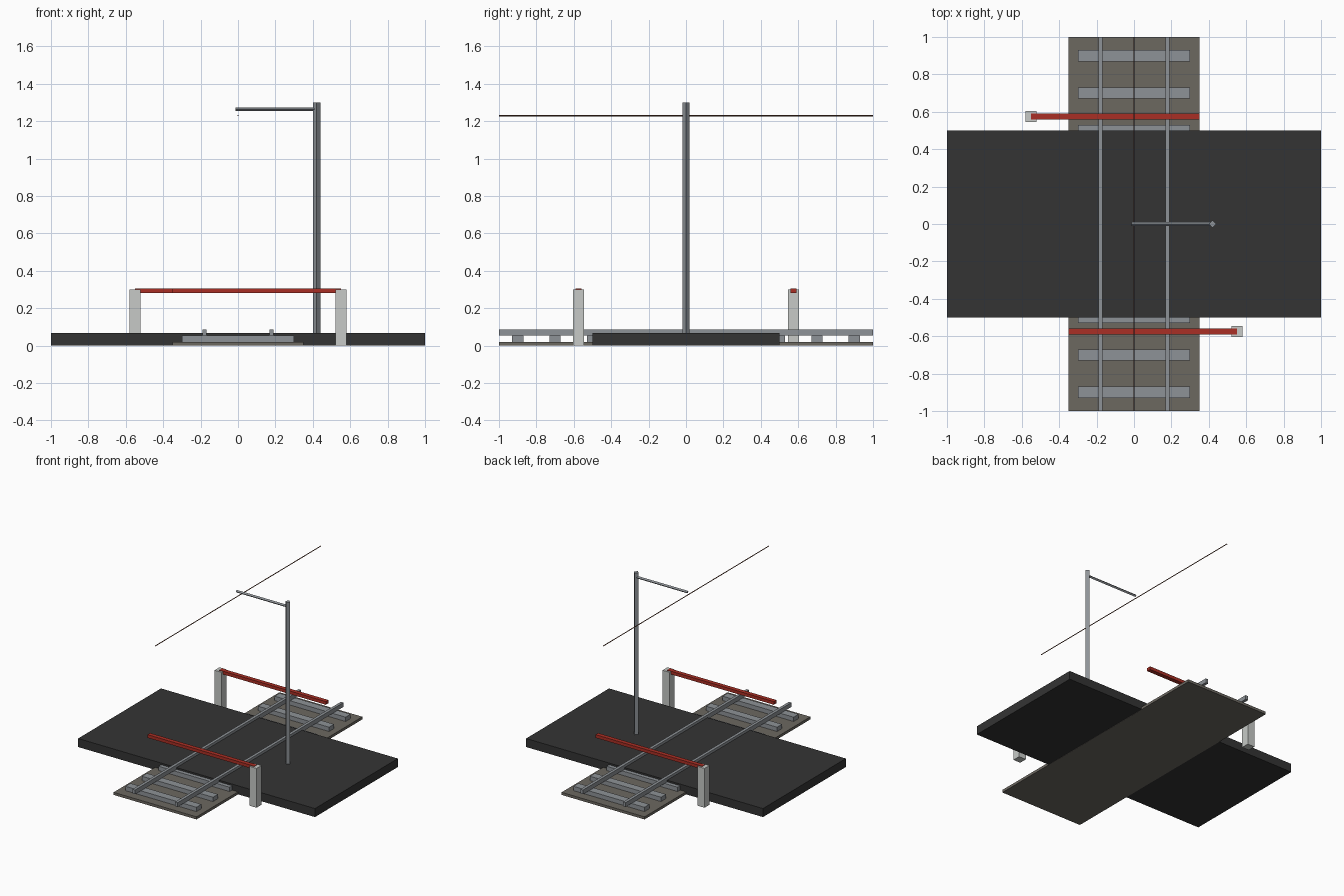
import bpy
import math
from mathutils import Vector

cube = bpy.data.objects.get("Cube")
if cube:
    bpy.data.objects.remove(cube, do_unlink=True)


def material(name, rgb):
    m = bpy.data.materials.new(name)
    m.use_nodes = True
    m.diffuse_color = (*rgb, 1)
    m.node_tree.nodes["Principled BSDF"].inputs["Base Color"].default_value = (*rgb, 1)
    return m


asphalt = material("asphalt", (0.034, 0.034, 0.034))
gravel = material("gravel", (0.15, 0.138, 0.118))
steel = material("steel", (0.27, 0.29, 0.31))
white = material("pale grey paint", (0.57, 0.59, 0.57))
red = material("red paint", (0.40, 0.028, 0.018))
copper = material("copper", (0.2, 0.08, 0.045))


def box(name, low, high, mat):
    """Box between two opposite corners."""
    low, high = Vector(low), Vector(high)
    bpy.ops.mesh.primitive_cube_add(size=1, location=(low + high) / 2)
    ob = bpy.context.object
    ob.name = name
    ob.scale = high - low
    ob.data.materials.append(mat)
    return ob


def rod(name, start, end, radius, mat):
    """Four-sided rod, set on edge, between two points."""
    start, end = Vector(start), Vector(end)
    axis = end - start
    bpy.ops.mesh.primitive_cylinder_add(vertices=4, radius=radius, depth=axis.length,
                                        location=(start + end) / 2)
    ob = bpy.context.object
    ob.name = name
    if axis.x:
        ob.rotation_euler.y = math.pi / 2
    elif axis.y:
        ob.rotation_euler.x = math.pi / 2
    ob.data.materials.append(mat)
    return ob


# Road and track bed
box("road", (-1, -0.5, 0.001), (1, 0.5, 0.066), asphalt)
box("track_bed", (-0.35, -1, 0), (0.35, 1, 0.02), gravel)

# Sleepers
for i in range(10):
    y = -0.9 + 0.2 * i
    box(f"sleeper_{i + 1}", (-0.3, y - 0.03, 0.02), (0.3, y + 0.03, 0.053), steel)

# Rails
for side, x in (("left", 0.18), ("right", -0.18)):
    box(side + "_rail", (x - 0.011, -1, 0.053), (x + 0.011, 1, 0.086), steel)

# Barriers: post beside the track, arm reaching across it
for side, s in (("front", 1), ("back", -1)):
    x, y = 0.55 * s, -0.575 * s
    box(side + "_barrier_post", (x - 0.03, y - 0.03, 0), (x + 0.03, y + 0.03, 0.3), white)
    ends = sorted((x, -0.35 * s))
    box(side + "_barrier_arm", (ends[0], y - 0.016, 0.28), (ends[1], y + 0.016, 0.304), red)

# Overhead line
rod("mast", (0.42, 0, 0.01), (0.42, 0, 1.3), 0.02, steel)
rod("mast_arm", (-0.013, 0, 1.264), (0.42, 0, 1.264), 0.01, steel)
rod("overhead_wire", (0, -1, 1.23), (0, 1, 1.23), 0.004, copper)
